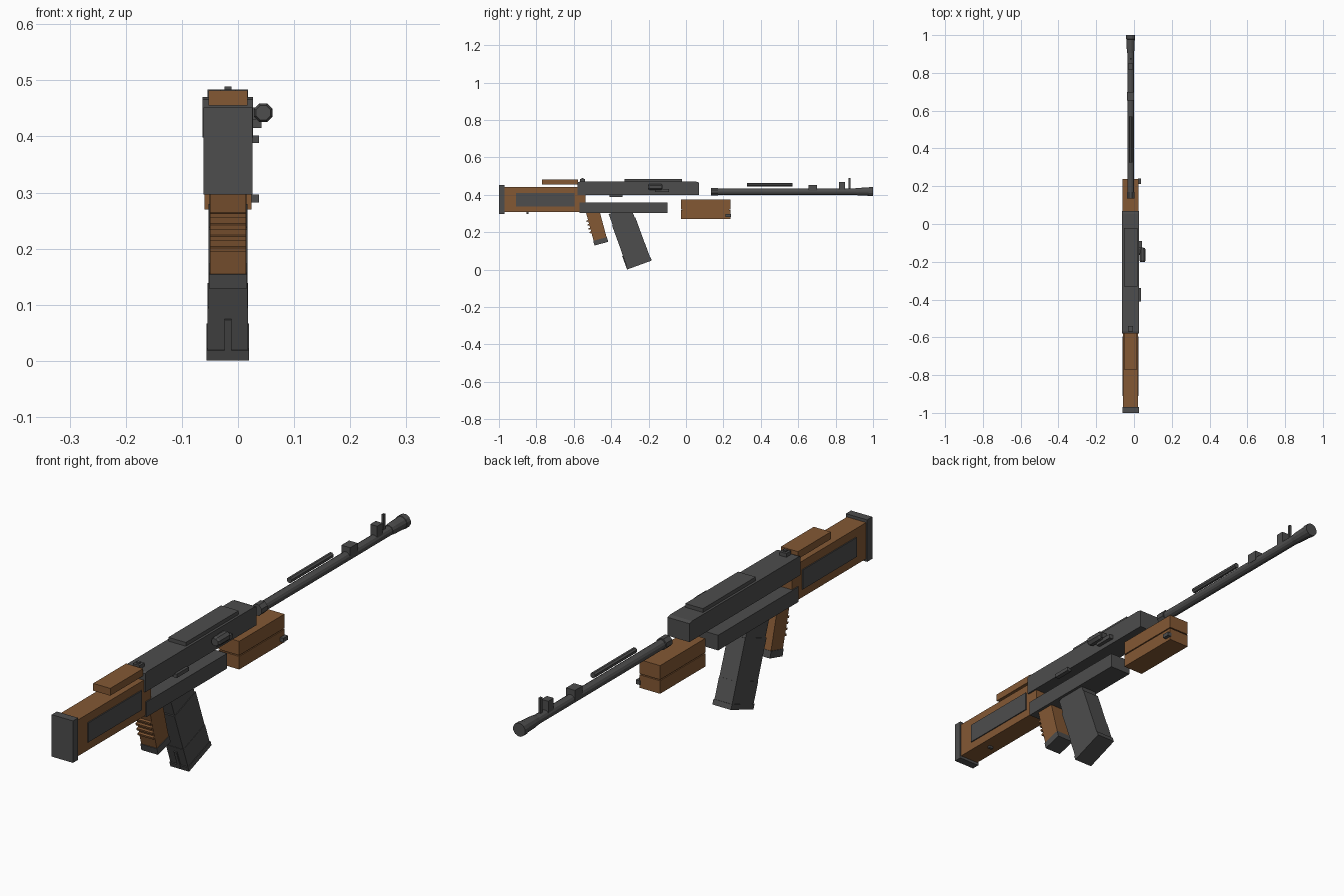
import bpy
import bmesh
import math
from mathutils import Matrix, Vector

if "Cube" in bpy.data.objects:
    bpy.data.objects.remove(bpy.data.objects["Cube"], do_unlink=True)

CX = -0.018  # middle plane of the rifle


def material(name, color):
    m = bpy.data.materials.new(name)
    m.use_nodes = True
    m.diffuse_color = color
    m.node_tree.nodes["Principled BSDF"].inputs["Base Color"].default_value = color
    return m


METAL = material("dark grey metal", (0.075, 0.075, 0.075, 1))
WOOD = material("brown wood", (0.23, 0.098, 0.034, 1))


def finish(name, bm, mat):
    bmesh.ops.recalc_face_normals(bm, faces=bm.faces[:])
    mesh = bpy.data.meshes.new(name)
    bm.to_mesh(mesh)
    bm.free()
    mesh.materials.append(mat)
    ob = bpy.data.objects.new(name, mesh)
    bpy.context.collection.objects.link(ob)
    return ob


def box(name, x, y, z, mat=METAL, frame=Matrix()):
    """Box between the given (low, high) limits, placed in a frame."""
    bm = bmesh.new()
    bmesh.ops.create_cube(bm, size=1)
    for v in bm.verts:
        v.co = Vector([(lo + hi) / 2 + c * (hi - lo)
                       for c, (lo, hi) in zip(v.co, (x, y, z))])
    bm.transform(frame)
    return finish(name, bm, mat)


def mid(half):
    return (CX - half, CX + half)


def prism(name, outline, half, mat=METAL):
    """Side outline of (y, z) points extruded across the middle plane."""
    bm = bmesh.new()
    face = bm.faces.new([bm.verts.new((CX - half, y, z)) for y, z in outline])
    ext = bmesh.ops.extrude_face_region(bm, geom=[face])["geom"]
    bmesh.ops.translate(bm, vec=(2 * half, 0, 0),
                        verts=[g for g in ext if isinstance(g, bmesh.types.BMVert)])
    return finish(name, bm, mat)


def tube(name, x, z, rings, sides=12):
    """Round part along y, built from (y, radius) rings."""
    bm = bmesh.new()
    loops = []
    for y, r in rings:
        angles = [2 * math.pi * (i + 0.5) / sides for i in range(sides)]
        loops.append([bm.verts.new((x + r * math.cos(a), y, z + r * math.sin(a)))
                      for a in angles])
    for a, b in zip(loops, loops[1:]):
        for i in range(sides):
            j = (i + 1) % sides
            bm.faces.new((a[i], a[j], b[j], b[i]))
    bm.faces.new(loops[0])
    bm.faces.new(loops[-1])
    return finish(name, bm, METAL)


# Stock, butt plate and cheek rest
box("stock", mid(0.039), (-0.97, -0.537), (0.307, 0.441), WOOD)
box("butt_plate", mid(0.0435), (-1.0, -0.97), (0.297, 0.452))
box("cheek_rest", mid(0.035), (-0.77, -0.578), (0.455, 0.482), WOOD)
box("sling_stud", mid(0.008), (-0.852, -0.842), (0.298, 0.309))
for side, name in ((-1, "right"), (1, "left")):
    x = CX + side * 0.039
    box(name + "_stock_panel", (x - 0.004, x + 0.004), (-0.91, -0.595), (0.338, 0.41))

# Upper receiver and its fittings
prism("upper_receiver", [(-0.58, 0.398), (0.07, 0.398), (0.07, 0.466), (0.055, 0.47),
                         (-0.57, 0.47), (-0.58, 0.466)], 0.045)
box("top_cover", mid(0.036), (-0.33, -0.022), (0.47, 0.484))
box("rear_sight_base", mid(0.014), (-0.568, -0.54), (0.468, 0.484))
box("rear_sight_notch", mid(0.006), (-0.56, -0.548), (0.484, 0.489))
box("side_catch", (0.02, 0.037), (-0.41, -0.34), (0.388, 0.402))

# Charging handle on the left
tube("charging_knob", 0.045, 0.442, [(-0.2, 0.014), (-0.193, 0.018),
                                     (-0.135, 0.018), (-0.128, 0.014)], 8)
box("charging_bracket", (0.02, 0.042), (-0.165, -0.09), (0.415, 0.431))
box("charging_arm", (0.02, 0.05), (-0.155, -0.125), (0.43, 0.452))

# Lower receiver
box("lower_receiver", mid(0.0435), (-0.57, -0.10), (0.302, 0.358))

# Leaning magazine
lean = Matrix.Translation((0, -0.35, 0.304)) @ Matrix.Rotation(math.radians(20), 4, "X")
box("magazine_top", mid(0.033), (-0.062, 0.062), (-0.07, 0.015), METAL, lean)
box("magazine_middle", mid(0.035), (-0.066, 0.066), (-0.2, -0.05), METAL, lean)
box("magazine_bottom", mid(0.036), (-0.067, 0.067), (-0.284, -0.2), METAL, lean)
box("magazine_base", mid(0.038), (-0.07, 0.07), (-0.297, -0.278), METAL, lean)
box("magazine_rib", mid(0.006), (-0.071, -0.06), (-0.292, -0.22), METAL, lean)

# Pistol grip with finger ridges
lean = Matrix.Translation((0, -0.497, 0.304)) @ Matrix.Rotation(math.radians(15), 4, "X")
box("grip", mid(0.032), (-0.036, 0.036), (-0.145, 0.015), WOOD, lean)
box("grip_cap", mid(0.034), (-0.038, 0.038), (-0.171, -0.145), METAL, lean)
for i in range(4):
    z = -0.035 - 0.021 * i
    box("grip_ridge", mid(0.032), (-0.045, -0.034), (z - 0.004, z + 0.004), WOOD, lean)

# Split handguard
box("handguard_upper", mid(0.042), (-0.027, 0.237), (0.322, 0.374), WOOD)
box("handguard_lower", mid(0.042), (-0.027, 0.237), (0.27, 0.318), WOOD)
box("handguard_joint", mid(0.038), (-0.02, 0.23), (0.314, 0.326), WOOD)
box("handguard_latch", (0.02, 0.037), (0.212, 0.24), (0.282, 0.297))

# Barrel, gas rod, sights and muzzle
tube("barrel", CX, 0.416, [(0.14, 0.0175), (0.93, 0.0175)])
tube("barrel_collar", CX, 0.417, [(0.135, 0.022), (0.17, 0.022)], 8)
tube("gas_rod", CX, 0.454, [(0.325, 0.0105), (0.57, 0.0105)], 8)
box("gas_block", mid(0.018), (0.655, 0.7), (0.415, 0.453))
box("front_sight_block", mid(0.014), (0.818, 0.85), (0.415, 0.469))
box("front_sight_post", mid(0.004), (0.87, 0.88), (0.425, 0.489))
tube("muzzle", CX, 0.417, [(0.905, 0.0185), (0.925, 0.021), (0.978, 0.023),
                           (0.979, 0.025), (1.0, 0.025)])
